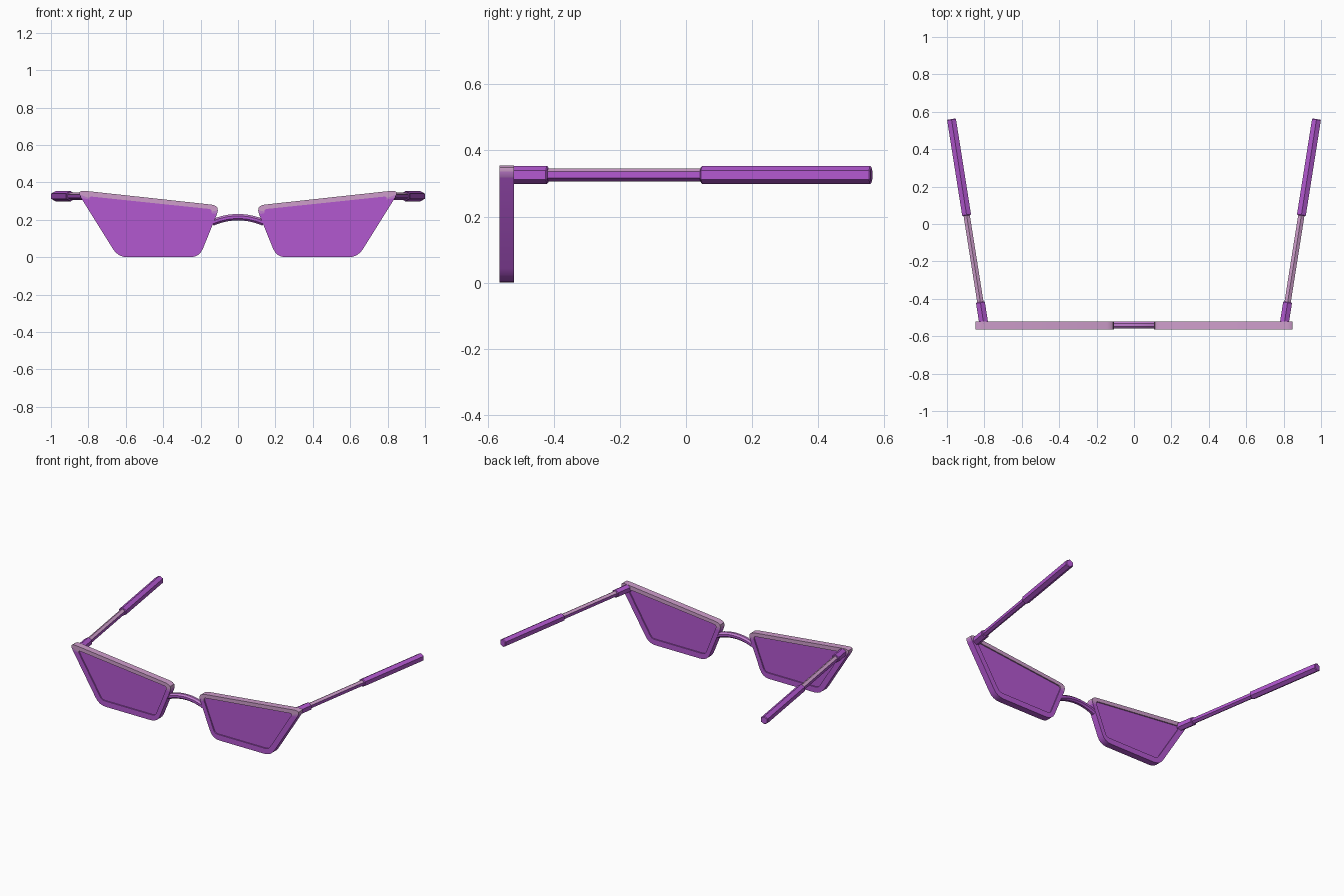
import bpy, bmesh, math
from mathutils import Vector

if "Cube" in bpy.data.objects:
    bpy.data.objects.remove(bpy.data.objects["Cube"])


def material(name, rgb):
    m = bpy.data.materials.new(name)
    m.diffuse_color = (*rgb, 1)
    m.use_nodes = True
    m.node_tree.nodes["Principled BSDF"].inputs["Base Color"].default_value = m.diffuse_color
    return m


PURPLE = material("purple", (0.45, 0.098, 0.63))
PINK = material("dusty pink", (0.62, 0.34, 0.60))
ORCHID = material("orchid", (0.53, 0.20, 0.62))
FRONT, BACK = -0.565, -0.521


def finish(bm, name, mats, smooth):
    bmesh.ops.recalc_face_normals(bm, faces=bm.faces)
    mesh = bpy.data.meshes.new(name)
    bm.to_mesh(mesh)
    bm.free()
    for m in mats:
        mesh.materials.append(m)
    ob = bpy.data.objects.new(name, mesh)
    bpy.context.collection.objects.link(ob)
    if smooth:
        bpy.ops.object.select_all(action='DESELECT')
        ob.select_set(True)
        bpy.context.view_layer.objects.active = ob
        bpy.ops.object.shade_smooth_by_angle(angle=math.radians(32))
    return ob


def rounded(corners, cut, n=4):
    """Round every corner of a polygon with a quadratic curve."""
    pts = []
    for i, c in enumerate(corners):
        p, c, q = Vector(corners[i - 1]), Vector(c), Vector(corners[(i + 1) % len(corners)])
        a, b = c + (p - c).normalized() * cut, c + (q - c).normalized() * cut
        for k in range(n + 1):
            t = k / n
            pts.append(a * (1 - t) ** 2 + c * 2 * t * (1 - t) + b * t * t)
    return pts


def loft(bm, rings, closed=False):
    """Skin a list of vertex rings; returns faces as (face, side index)."""
    out = []
    n = len(rings[0])
    count = len(rings) if closed else len(rings) - 1
    for r in range(count):
        a, b = rings[r], rings[(r + 1) % len(rings)]
        for i in range(n):
            j = (i + 1) % n
            out.append((bm.faces.new((a[i], a[j], b[j], b[i])), i))
    if not closed:
        bm.faces.new(rings[0])
        bm.faces.new(rings[-1])
    return out


# corners: top inner, top outer, bottom outer, bottom inner
OUTER = [(0.094, 0.276), (0.866, 0.360), (0.641, 0.0), (0.206, 0.0)]
INNER = [(0.135, 0.256), (0.802, 0.326), (0.622, 0.038), (0.222, 0.038)]


def rim(side, s):
    bm = bmesh.new()
    outer, inner = rounded(OUTER, 0.05), rounded(INNER, 0.022)
    rings = [[bm.verts.new((s * p.x, y, p.y)) for p in pts]
             for pts, y in ((outer, FRONT), (outer, BACK), (inner, BACK), (inner, FRONT))]
    # the top bar is pink, fading through orchid at its rounded ends
    for f, i in loft(bm, rings, closed=True):
        f.material_index = 1 if 1 <= i <= 7 else 2 if i in (0, 8) else 0
    finish(bm, side + "_rim", [PURPLE, PINK, ORCHID], True)


def lens(side, s):
    bm = bmesh.new()
    pts = rounded(INNER, 0.02)
    loft(bm, [[bm.verts.new((s * p.x, y, p.y)) for p in pts]
              for y in (FRONT + 0.008, BACK - 0.008)])
    finish(bm, side + "_lens", [PURPLE], False)


def temple_part(name, s, y0, y1, r, pink_top=False):
    """Six-sided rod on the splayed temple line, ridge upward, ends chamfered."""
    bm = bmesh.new()
    a, b = Vector((0.805, -0.522, 0.326)), Vector((0.976, 0.561, 0.326))
    axis = (b - a).normalized()
    across = Vector((axis.y, -axis.x, 0))
    rings = []
    for y, k in ((y0, 0.85), (y0 + 0.004, 1), (y1 - 0.004, 1), (y1, 0.85)):
        c = a + axis * ((y - a.y) / axis.y)
        ring = []
        for i in range(6):
            t = i * math.pi / 3
            p = c + (across * math.sin(t) + Vector((0, 0, math.cos(t)))) * r * k
            ring.append(bm.verts.new((s * p.x, p.y, p.z)))
        rings.append(ring)
    for f, i in loft(bm, rings):
        if pink_top and i in (0, 5):   # the two upper facets
            f.material_index = 1
    finish(bm, name, [PURPLE, PINK], False)


for side, s in (("right", 1), ("left", -1)):
    rim(side, s)
    lens(side, s)
    temple_part(side + "_hinge", s, -0.535, -0.417, 0.0275)
    temple_part(side + "_temple_rod", s, -0.43, 0.06, 0.0195, True)
    temple_part(side + "_temple_tip", s, 0.045, 0.561, 0.0275)

# arched nose bridge
bm = bmesh.new()
rings = []
for k in range(13):
    x = -0.138 + 0.276 * k / 12
    z = 0.214 - 1.55 * x * x
    n = Vector((3.1 * x, 0, 1)).normalized()
    ring = []
    for i in range(8):
        t = (i + 0.5) * math.pi / 4
        p = Vector((x, -0.5405, z)) + n * 0.0185 * math.cos(t) + Vector((0, 0.02 * math.sin(t), 0))
        ring.append(bm.verts.new(p))
    rings.append(ring)
for f, i in loft(bm, rings):
    f.material_index = 1 if i in (0, 7, 6) else 0
finish(bm, "nose_bridge", [PURPLE, ORCHID], True)
